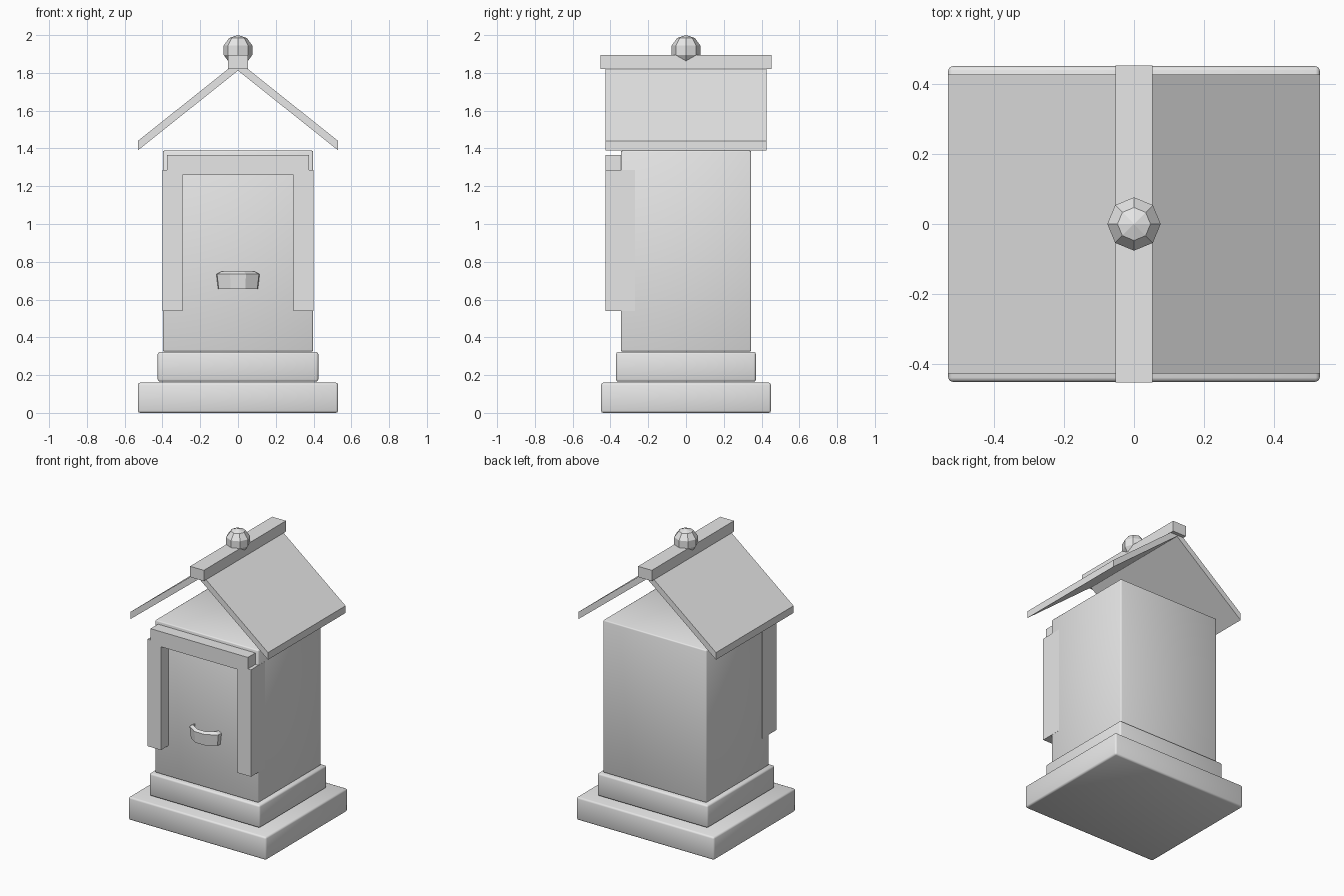
import bpy, bmesh, math

if "Cube" in bpy.data.objects:
    bpy.data.objects.remove(bpy.data.objects["Cube"])

stone = bpy.data.materials.new("light grey stone")
stone.diffuse_color = (0.8, 0.8, 0.8, 1)
stone.use_nodes = True
stone.node_tree.nodes["Principled BSDF"].inputs["Base Color"].default_value = stone.diffuse_color


def finish(name, bm, smooth=False):
    bmesh.ops.recalc_face_normals(bm, faces=bm.faces)
    me = bpy.data.meshes.new(name)
    bm.to_mesh(me)
    bm.free()
    for p in me.polygons:
        p.use_smooth = smooth
    me.materials.append(stone)
    ob = bpy.data.objects.new(name, me)
    bpy.context.collection.objects.link(ob)
    return ob


def box(name, x, y, z, bevel=0):
    """Box from (min, max) ranges, optionally with softened edges."""
    bm = bmesh.new()
    bmesh.ops.create_cube(bm, size=1)
    for v in bm.verts:
        v.co = [r[0] + (c + 0.5) * (r[1] - r[0]) for c, r in zip(v.co, (x, y, z))]
    if bevel:
        bmesh.ops.bevel(bm, geom=bm.edges[:], offset=bevel, segments=2,
                        profile=0.5, affect='EDGES')
    return finish(name, bm, bool(bevel))


def extrude_y(name, profile, y0, y1):
    """Closed x-z profile extruded along y."""
    bm = bmesh.new()
    face = bm.faces.new([bm.verts.new((x, y0, z)) for x, z in profile])
    out = bmesh.ops.extrude_face_region(bm, geom=[face])
    for v in out["geom"]:
        if isinstance(v, bmesh.types.BMVert):
            v.co.y = y1
    return finish(name, bm)


def mirrored(half):
    return half + [(-x, z) for x, z in reversed(half) if x]


# Stepped plinth and main block
box("base_step", (-0.53, 0.53), (-0.45, 0.45), (0, 0.16), 0.012)
box("upper_step", (-0.425, 0.425), (-0.37, 0.37), (0.165, 0.323), 0.012)
box("body", (-0.398, 0.398), (-0.345, 0.345), (0.325, 1.388), 0.008)

# Door surround: two posts and a lintel
for side, name in ((-1, "left_post"), (1, "right_post")):
    xs = sorted((side * 0.295, side * 0.399))
    box(name, xs, (-0.427, -0.27), (0.54, 1.285))
box("lintel", (-0.375, 0.375), (-0.427, -0.33), (1.26, 1.365))

# Gabled roof, ridge beam and ball
extrude_y("roof", [(-0.53, 1.39), (-0.53, 1.44), (0, 1.862), (0.53, 1.44),
                   (0.53, 1.39), (0, 1.812)], -0.427, 0.427)
box("ridge_beam", (-0.053, 0.053), (-0.452, 0.452), (1.82, 1.895))
bm = bmesh.new()
bmesh.ops.create_uvsphere(bm, u_segments=8, v_segments=5, radius=0.08)
bmesh.ops.translate(bm, verts=bm.verts, vec=(0, 0, 1.92))
finish("finial_ball", bm)

# Bowed door pull: a four-sided section swept around half an octagon
bm = bmesh.new()
section = [(1.0, 0.735), (0.78, 0.748), (0.74, 0.66), (0.92, 0.656)]
path = [(-0.117, 0.02), (-0.111, -0.03), (-0.042, -0.075),
        (0.042, -0.075), (0.111, -0.03), (0.117, 0.02)]
rings = [[bm.verts.new((x * s, y * s - 0.345, z)) for s, z in section]
         for x, y in path]
for a, b in zip(rings, rings[1:]):
    for i in range(4):
        j = (i + 1) % 4
        bm.faces.new((a[i], a[j], b[j], b[i]))
bm.faces.new(rings[0])
bm.faces.new(rings[-1])
finish("door_pull", bm)
